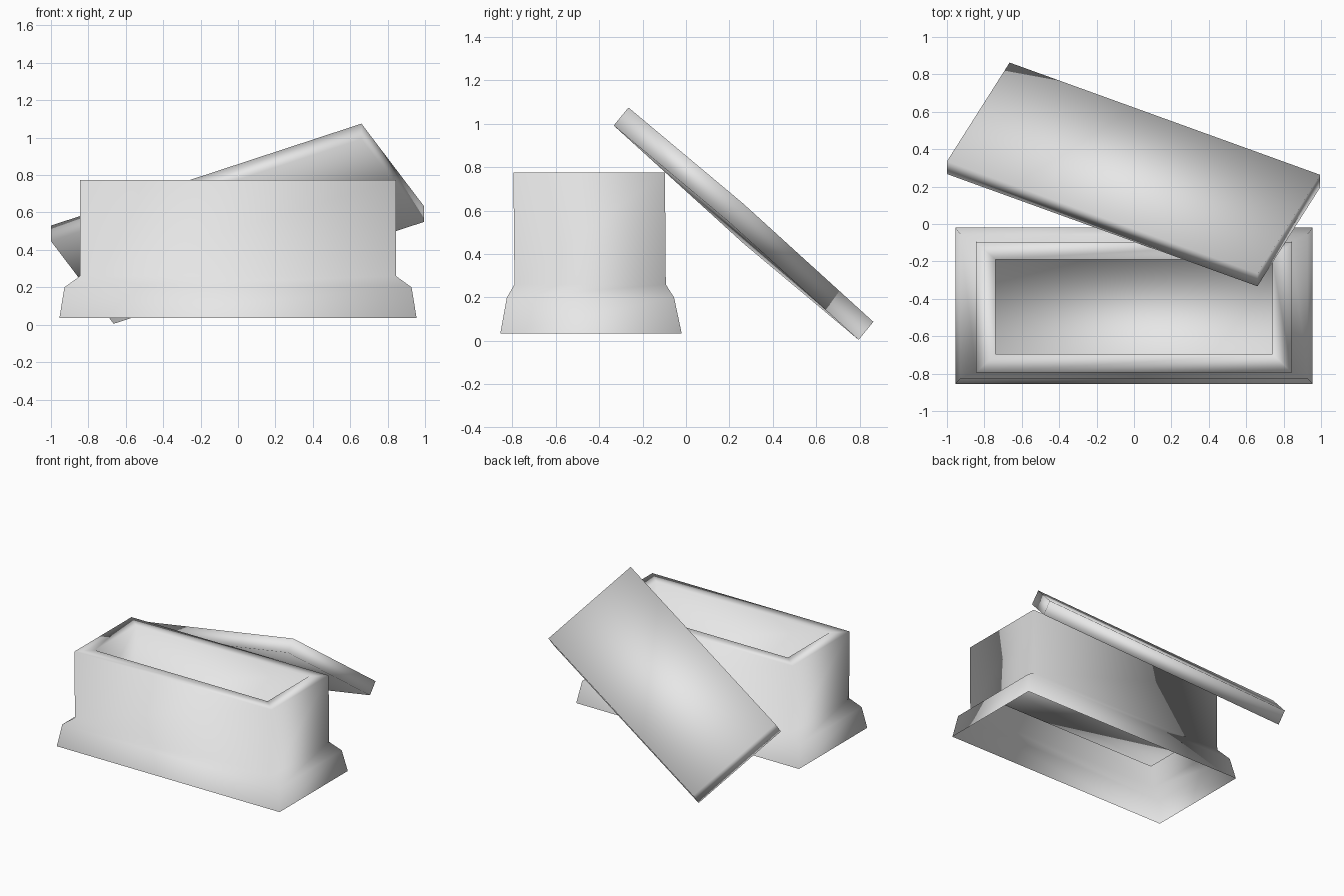
import bpy, bmesh
from mathutils import Vector

default = bpy.data.objects.get("Cube")
if default:
    bpy.data.objects.remove(default, do_unlink=True)

# One plain stone colour
stone = bpy.data.materials.new("pale_stone")
stone.use_nodes = True
stone.diffuse_color = (0.8, 0.8, 0.8, 1)
stone.node_tree.nodes["Principled BSDF"].inputs["Base Color"].default_value = (0.8, 0.8, 0.8, 1)


def loft(name, loops, cap_start, cap_end):
    """Bridge four-cornered loops in order, capping the chosen ends."""
    bm = bmesh.new()
    rings = [[bm.verts.new(p) for p in loop] for loop in loops]
    for a, b in zip(rings, rings[1:]):
        for i in range(4):
            j = (i + 1) % 4
            bm.faces.new((a[i], a[j], b[j], b[i]))
    if cap_start:
        bm.faces.new(rings[0][::-1])
    if cap_end:
        bm.faces.new(rings[-1])
    mesh = bpy.data.meshes.new(name)
    bm.to_mesh(mesh)
    bm.free()
    mesh.materials.append(stone)
    for poly in mesh.polygons:
        poly.use_smooth = True
    obj = bpy.data.objects.new(name, mesh)
    bpy.context.collection.objects.link(obj)
    return obj


def rectangle(half_x, front, back, z):
    return [(-half_x, front, z), (half_x, front, z), (half_x, back, z), (-half_x, back, z)]


# Coffin: flared plinth, upright walls, rim, then the hollow down to its floor;
# the underside of the plinth is open
loft("stone_coffin", [
    rectangle(0.955, -0.855, -0.02, 0.035),
    rectangle(0.928, -0.825, -0.055, 0.20),
    rectangle(0.845, -0.79, -0.093, 0.26),
    rectangle(0.845, -0.795, -0.097, 0.775),
    rectangle(0.74, -0.695, -0.19, 0.775),
    rectangle(0.74, -0.695, -0.19, 0.35),
], False, True)

# Lid: a slab propped diagonally against the back of the coffin
corner = Vector((-1.0, 0.335, 0.53))
along = Vector((1.66, -0.60, 0.545))
across = Vector((0.335, 0.528, -0.442))
thickness = Vector((0, 0.068, 0.083))
top = [corner, corner + across, corner + across + along, corner + along]
loft("leaning_lid", [[p - thickness for p in top], top], True, True)
